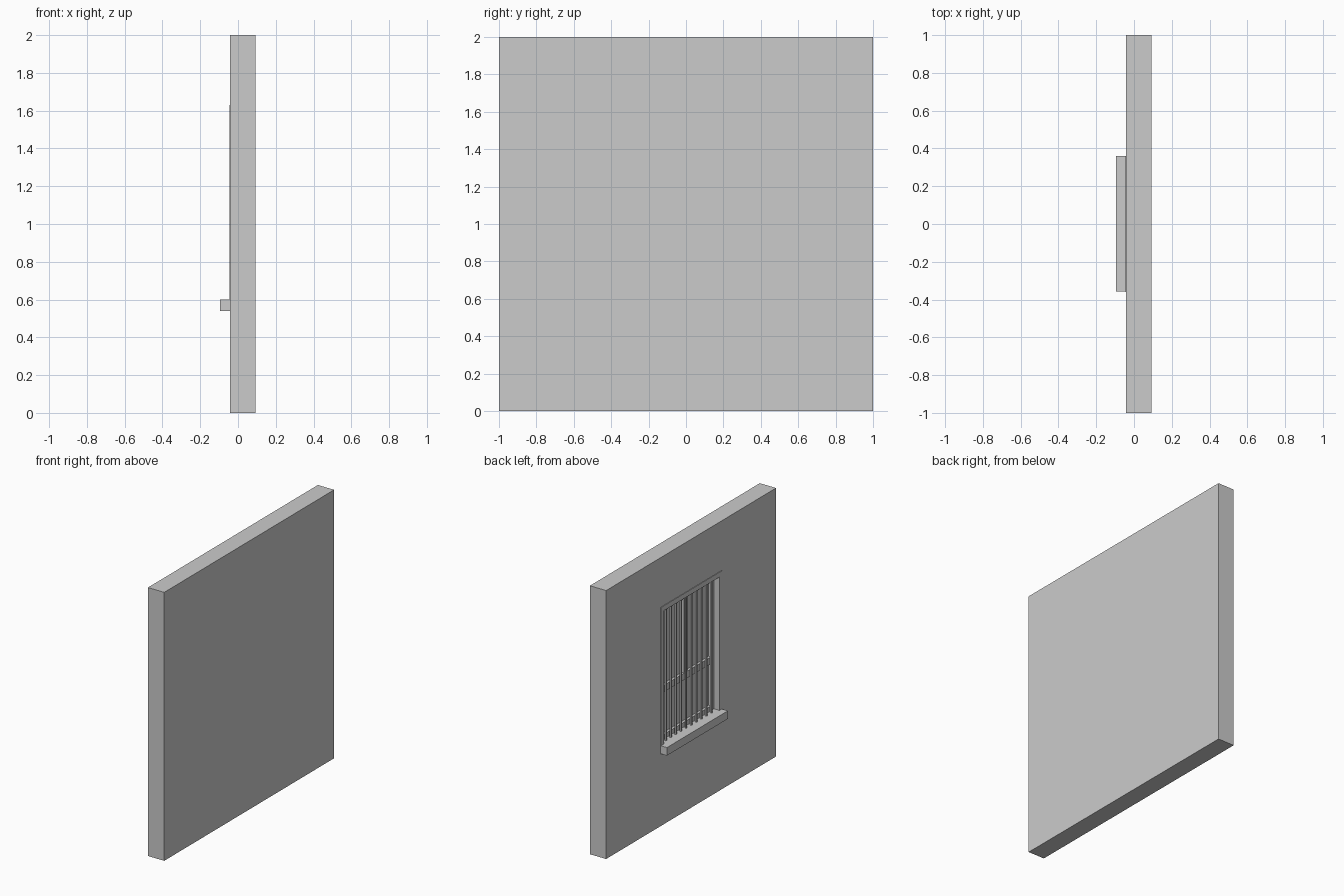
import bpy, bmesh
from mathutils import Vector, Matrix

if "Cube" in bpy.data.objects:
    bpy.data.objects.remove(bpy.data.objects["Cube"])


def box(name, x, y, z):
    """Axis-aligned box from (min, max) pairs."""
    bm = bmesh.new()
    bmesh.ops.create_cube(bm, size=1)
    size = Vector((x[1] - x[0], y[1] - y[0], z[1] - z[0]))
    mid = Vector((x[0] + x[1], y[0] + y[1], z[0] + z[1])) / 2
    bmesh.ops.transform(bm, matrix=Matrix.Translation(mid) @ Matrix.Diagonal((*size, 1)), verts=bm.verts)
    me = bpy.data.meshes.new(name)
    bm.to_mesh(me)
    bm.free()
    ob = bpy.data.objects.new(name, me)
    bpy.context.collection.objects.link(ob)
    return ob


def border(name, x, half, z, w, bottom=True):
    """Rectangular frame of bar width w, outer size given."""
    for side, s in (("left", 1), ("right", -1)):
        ys = sorted((s * half, s * (half - w)))
        box(f"{name}_{side}", x, ys, z)
    inner = (-half + w, half - w)
    box(f"{name}_top", x, inner, (z[1] - w, z[1]))
    if bottom:
        box(f"{name}_bottom", x, inner, (z[0], z[0] + w))


FACE = -0.042          # outer wall face
GLASS = 0.028          # depth of the glass plane
HALF, LOW, HIGH = 0.33, 0.60, 1.59

# wall with a window recess on its outer face
wall = box("wall", (FACE, 0.092), (-1, 1), (0, 2))
cutter = box("recess_cutter", (-0.2, GLASS), (-HALF, HALF), (LOW, HIGH))
cutter.hide_render = True
cutter.hide_set(True)
cut = wall.modifiers.new("recess", "BOOLEAN")
cut.operation = "DIFFERENCE"
cut.solver = "EXACT"
cut.object = cutter

# trim around the opening and projecting sill
border("trim", (-0.046, FACE + 0.003), 0.36, (LOW, 1.63), 0.033, bottom=False)
box("sill", (-0.095, FACE + 0.002), (-0.357, 0.36), (0.54, LOW))

# sash frame, cross rail and upper mullion, in front of the pane
border("sash", (0.0, GLASS), HALF, (LOW, HIGH), 0.035)
box("cross_rail", (0.0, GLASS), (-HALF + 0.035, HALF - 0.035), (0.95, 1.0))
box("mullion", (0.002, GLASS), (-0.018, 0.018), (1.0, HIGH - 0.035))
box("glass_pane", (GLASS - 0.008, GLASS + 0.002), (-HALF + 0.03, HALF - 0.03), (LOW + 0.03, HIGH - 0.03))

# evenly spaced security bars
COUNT = 10
for i in range(COUNT):
    y = -HALF + (i + 1) * 2 * HALF / (COUNT + 1)
    box(f"security_bar_{i + 1}", (-0.027, -0.015), (y - 0.006, y + 0.006), (LOW, HIGH))
